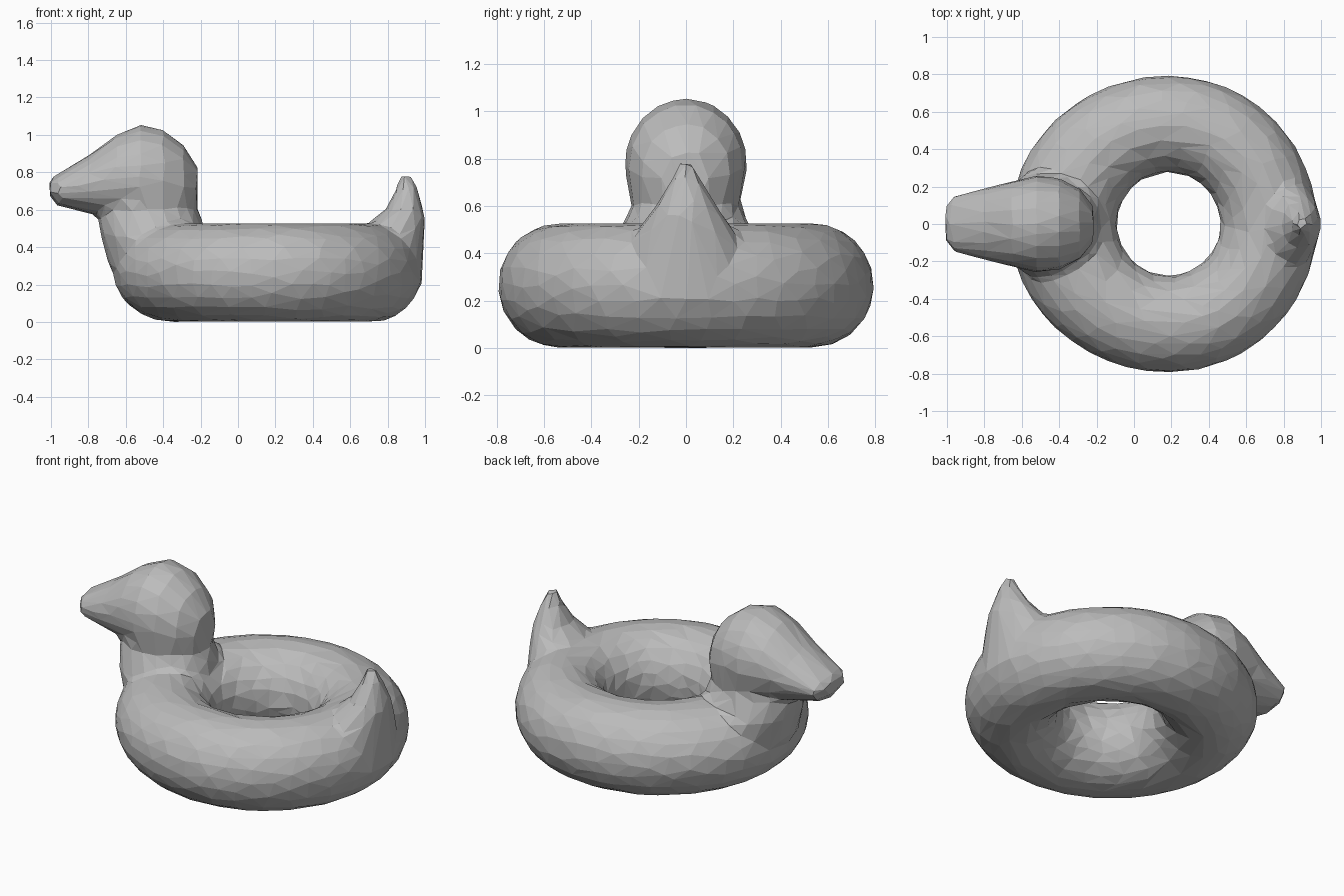
import bpy
import bmesh
from math import sin, cos, pi

old = bpy.data.objects.get("Cube")
if old:
    bpy.data.objects.remove(old, do_unlink=True)

grey = bpy.data.materials.new("plain_grey")
grey.use_nodes = True
colour = (0.5, 0.5, 0.5, 1)
grey.diffuse_color = colour
grey.node_tree.nodes["Principled BSDF"].inputs["Base Color"].default_value = colour

bm = bmesh.new()


def skin(loops, closed=False):
    """Bridge equal-length loops of points into a solid."""
    rows = [[bm.verts.new(p) for p in loop] for loop in loops]
    n = len(rows[0])
    for i in range(len(rows) if closed else len(rows) - 1):
        a, b = rows[i], rows[(i + 1) % len(rows)]
        for j in range(n):
            k = (j + 1) % n
            bm.faces.new((a[j], a[k], b[k], b[j]))
    if not closed:
        bm.faces.new(rows[0][::-1])
        bm.faces.new(rows[-1])


def upright(z, x0, x1, w, n=24):
    """Level ellipse from x0 to x1, w to each side."""
    return [((x0 + x1) / 2 + (x1 - x0) / 2 * cos(2 * pi * i / n),
             w * sin(2 * pi * i / n), z) for i in range(n)]


def crosswise(x, z0, z1, w, n=24):
    """Ellipse across the x axis from z0 to z1, w to each side."""
    return [(x, w * cos(2 * pi * i / n),
             (z0 + z1) / 2 + (z1 - z0) / 2 * sin(2 * pi * i / n)) for i in range(n)]


def ring_section(a, n=24):
    """One slice of the float; the outer front is a little longer."""
    points = []
    for i in range(n):
        t = 2 * pi * i / n
        r = 0.535 + 0.26 * cos(t)
        x = r * cos(a)
        if x < 0:
            x *= 1 + 0.07 * max(0, cos(t))
        points.append((0.185 + x, r * sin(a), 0.263 + 0.263 * sin(t)))
    return points


# Inflated ring
skin([ring_section(2 * pi * i / 48) for i in range(48)], closed=True)

# Chest and neck
skin([upright(*s) for s in (
    (0.12, -0.58, -0.25, 0.20), (0.30, -0.69, -0.19, 0.29),
    (0.45, -0.73, -0.18, 0.30), (0.53, -0.745, -0.185, 0.26),
    (0.60, -0.74, -0.215, 0.23), (0.75, -0.70, -0.22, 0.25),
    (0.88, -0.64, -0.25, 0.21))])

# Head tapering into the beak
skin([crosswise(*s) for s in (
    (-1.01, 0.67, 0.76, 0.09), (-0.965, 0.62, 0.79, 0.15),
    (-0.80, 0.58, 0.89, 0.19), (-0.65, 0.55, 1.0, 0.23),
    (-0.52, 0.50, 1.055, 0.26), (-0.40, 0.50, 1.03, 0.245),
    (-0.29, 0.53, 0.945, 0.19), (-0.215, 0.60, 0.83, 0.09))])

# Pointed tail
skin([upright(*s) for s in (
    (0.20, 0.75, 0.985, 0.27), (0.45, 0.66, 0.995, 0.23),
    (0.53, 0.70, 1.0, 0.18), (0.60, 0.79, 0.993, 0.13),
    (0.70, 0.84, 0.965, 0.07), (0.785, 0.865, 0.925, 0.025))])

bmesh.ops.recalc_face_normals(bm, faces=bm.faces)
mesh = bpy.data.meshes.new("swim_ring")
bm.to_mesh(mesh)
bm.free()
mesh.materials.append(grey)
ring = bpy.data.objects.new("swim_ring", mesh)
bpy.context.collection.objects.link(ring)

# Fuse the parts, soften the joins, then reduce to large flat facets
fuse = ring.modifiers.new("fuse", "REMESH")
fuse.mode = "VOXEL"
fuse.voxel_size = 0.025
soften = ring.modifiers.new("soften", "SMOOTH")
soften.factor = 0.5
soften.iterations = 4
facet = ring.modifiers.new("facet", "DECIMATE")
facet.ratio = 0.045
